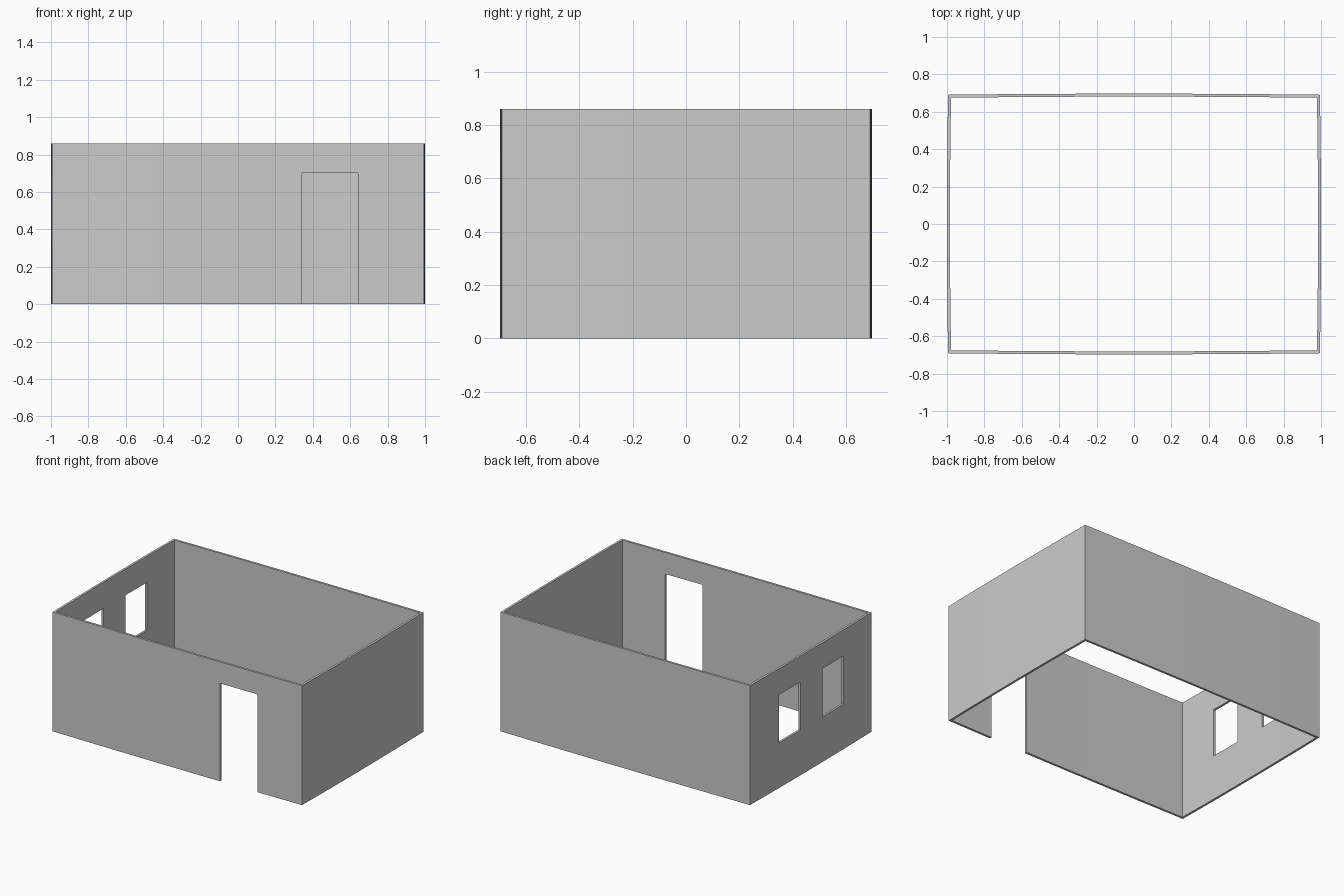
import bpy, bmesh
from mathutils import Matrix

if "Cube" in bpy.data.objects:
    bpy.data.objects.remove(bpy.data.objects["Cube"])

HX, HY, H = 0.994, 0.691, 0.86   # corner half-sizes and wall height
T, BOW, SEG = 0.016, 0.006, 12   # wall thickness, slight outward bow, segments per side


def outline(hx, hy):
    """Rectangle whose sides bow out very slightly."""
    corners = [(-hx, -hy), (hx, -hy), (hx, hy), (-hx, hy)]
    normals = [(0, -1), (1, 0), (0, 1), (-1, 0)]
    pts = []
    for i in range(4):
        (ax, ay), (bx, by), (nx, ny) = corners[i], corners[(i + 1) % 4], normals[i]
        for k in range(SEG):
            t = k / SEG
            b = BOW * 4 * t * (1 - t)
            pts.append((ax + (bx - ax) * t + nx * b, ay + (by - ay) * t + ny * b))
    return pts


def make_object(name, bm):
    mesh = bpy.data.meshes.new(name)
    bmesh.ops.recalc_face_normals(bm, faces=bm.faces[:])
    bm.to_mesh(mesh)
    bm.free()
    ob = bpy.data.objects.new(name, mesh)
    bpy.context.collection.objects.link(ob)
    return ob


# Four walls as one open ring, no floor or roof
bm = bmesh.new()
rings = [[bm.verts.new((x, y, z)) for x, y in outline(hx, hy)]
         for hx, hy, z in ((HX, HY, 0), (HX, HY, H), (HX - T, HY - T, H), (HX - T, HY - T, 0))]
n = len(rings[0])
for r in range(4):
    a, b = rings[r], rings[(r + 1) % 4]
    for i in range(n):
        j = (i + 1) % n
        bm.faces.new((a[i], a[j], b[j], b[i]))
walls = make_object("walls", bm)


def cut(name, lo, hi, rounding=0):
    """Cut a box opening out of the walls, optionally rounding its top corners."""
    bm = bmesh.new()
    size = [h - l for l, h in zip(lo, hi)]
    mid = [(h + l) / 2 for l, h in zip(lo, hi)]
    bmesh.ops.create_cube(bm, size=1, matrix=Matrix.Translation(mid) @ Matrix.Diagonal((*size, 1)))
    if rounding:
        edges = [e for e in bm.edges if all(v.co.z > mid[2] for v in e.verts)
                 and abs(e.verts[0].co.y - e.verts[1].co.y) > 1e-4]
        bmesh.ops.bevel(bm, geom=edges, offset=rounding, segments=3, profile=0.5, affect='EDGES')
    cutter = make_object(name, bm)
    cutter.hide_render = True
    mod = walls.modifiers.new(name, 'BOOLEAN')
    mod.operation, mod.solver, mod.object = 'DIFFERENCE', 'EXACT', cutter
    bpy.context.view_layer.objects.active = walls
    bpy.ops.object.modifier_apply(modifier=mod.name)
    bpy.data.objects.remove(cutter)


# Doorway in the front wall
cut("doorway_cutter", (0.343, -0.8, -0.1), (0.641, -0.6, 0.705), 0.008)

# Two windows in the left wall
for s in (-1, 1):
    y0, y1 = sorted((s * 0.125, s * 0.366))
    cut("window_cutter", (-1.1, y0, 0.325), (-0.9, y1, 0.672))

# Smooth the gentle bow, keep corners sharp
walls.select_set(True)
bpy.ops.object.shade_smooth_by_angle(angle=0.5)
